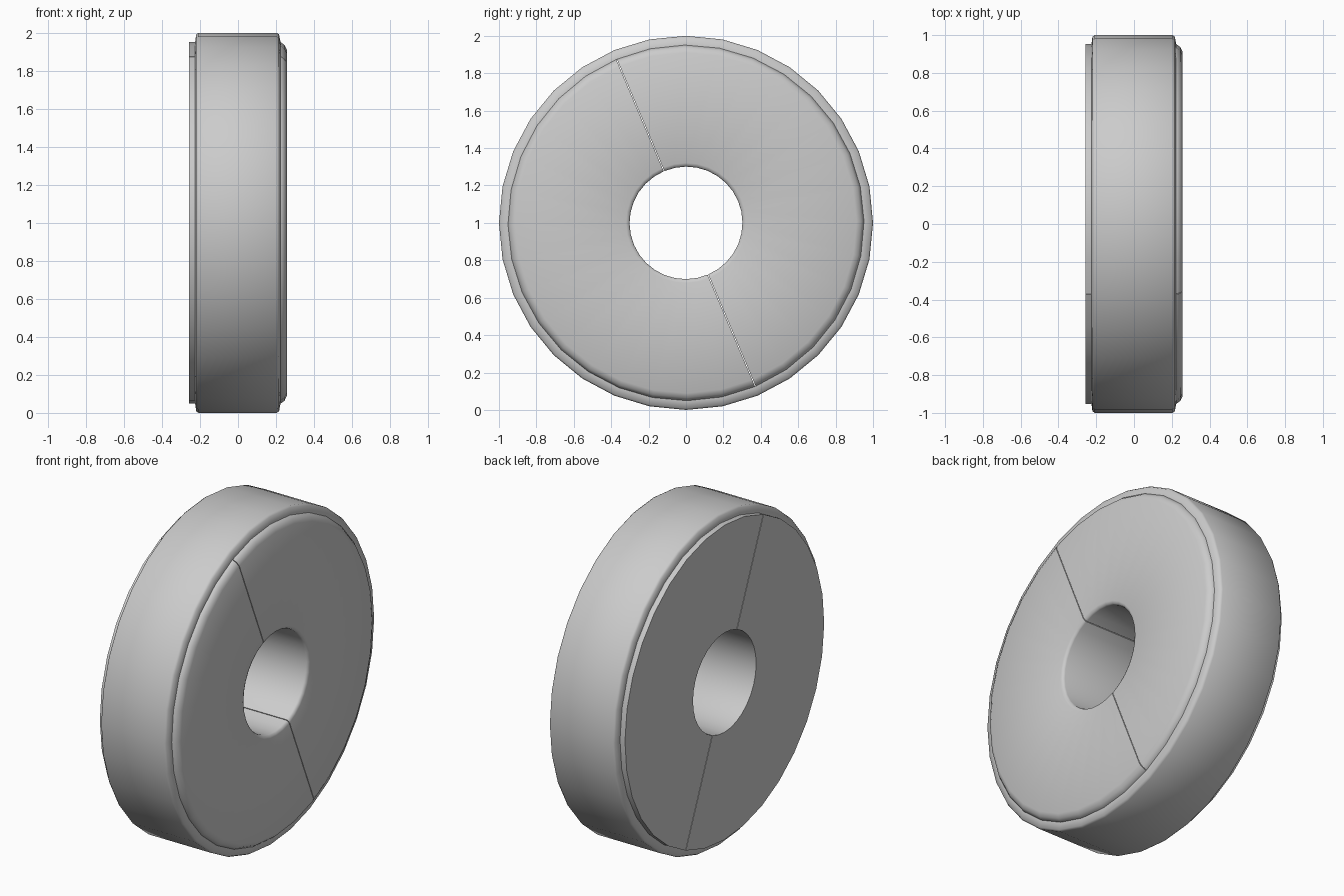
import bpy, math

if "Cube" in bpy.data.objects:
    bpy.data.objects.remove(bpy.data.objects["Cube"])

SEGMENTS = 32          # sides of a full turn
SEAM = math.radians(113)


def lathe(name, profile, start, sweep, smooth_angle):
    """Turn a closed (x, radius) profile about the x axis; cap partial turns."""
    full = sweep > 6.28
    steps = round(SEGMENTS * sweep / (2 * math.pi))
    rows = steps if full else steps + 1
    n = len(profile)
    verts, faces = [], []
    for i in range(rows):
        a = start + sweep * i / steps
        for x, r in profile:
            verts.append((x, r * math.cos(a), 1 + r * math.sin(a)))
    for i in range(steps):
        j = (i + 1) % rows
        for k in range(n):
            m = (k + 1) % n
            faces.append((i * n + k, i * n + m, j * n + m, j * n + k))
    if not full:
        faces.append(tuple(reversed(range(n))))
        faces.append(tuple((rows - 1) * n + k for k in range(n)))
    mesh = bpy.data.meshes.new(name)
    mesh.from_pydata(verts, [], faces)
    obj = bpy.data.objects.new(name, mesh)
    bpy.context.collection.objects.link(obj)
    # consistent outward normals and shading
    bpy.ops.object.select_all(action='DESELECT')
    bpy.context.view_layer.objects.active = obj
    obj.select_set(True)
    bpy.ops.object.mode_set(mode='EDIT')
    bpy.ops.mesh.select_all(action='SELECT')
    bpy.ops.mesh.normals_make_consistent(inside=False)
    bpy.ops.object.mode_set(mode='OBJECT')
    bpy.ops.object.shade_smooth_by_angle(angle=math.radians(smooth_angle))
    return obj


# Outer band with softly rounded rims
lathe("outer_band", [
    (-0.225, 0.948), (-0.225, 0.955), (-0.220, 0.992), (-0.208, 1.0),
    (0.203, 1.0), (0.216, 0.992), (0.223, 0.955), (0.223, 0.948)],
    0, 2 * math.pi, 60)

# Two half discs meeting at a thin slanted seam, eased on the +x face
half_profile = [
    (-0.258, 0.30), (-0.258, 0.95), (0.225, 0.95), (0.245, 0.935),
    (0.257, 0.91), (0.257, 0.32), (0.251, 0.305), (0.240, 0.30)]
for side in range(2):
    half = lathe(f"half_disc_{side + 1}", half_profile,
                 SEAM + side * math.pi, math.pi, 50)
    # pull the halves apart slightly for the seam groove
    a = SEAM + side * math.pi + math.pi / 2
    half.location = (0, 0.002 * math.cos(a), 0.002 * math.sin(a))
